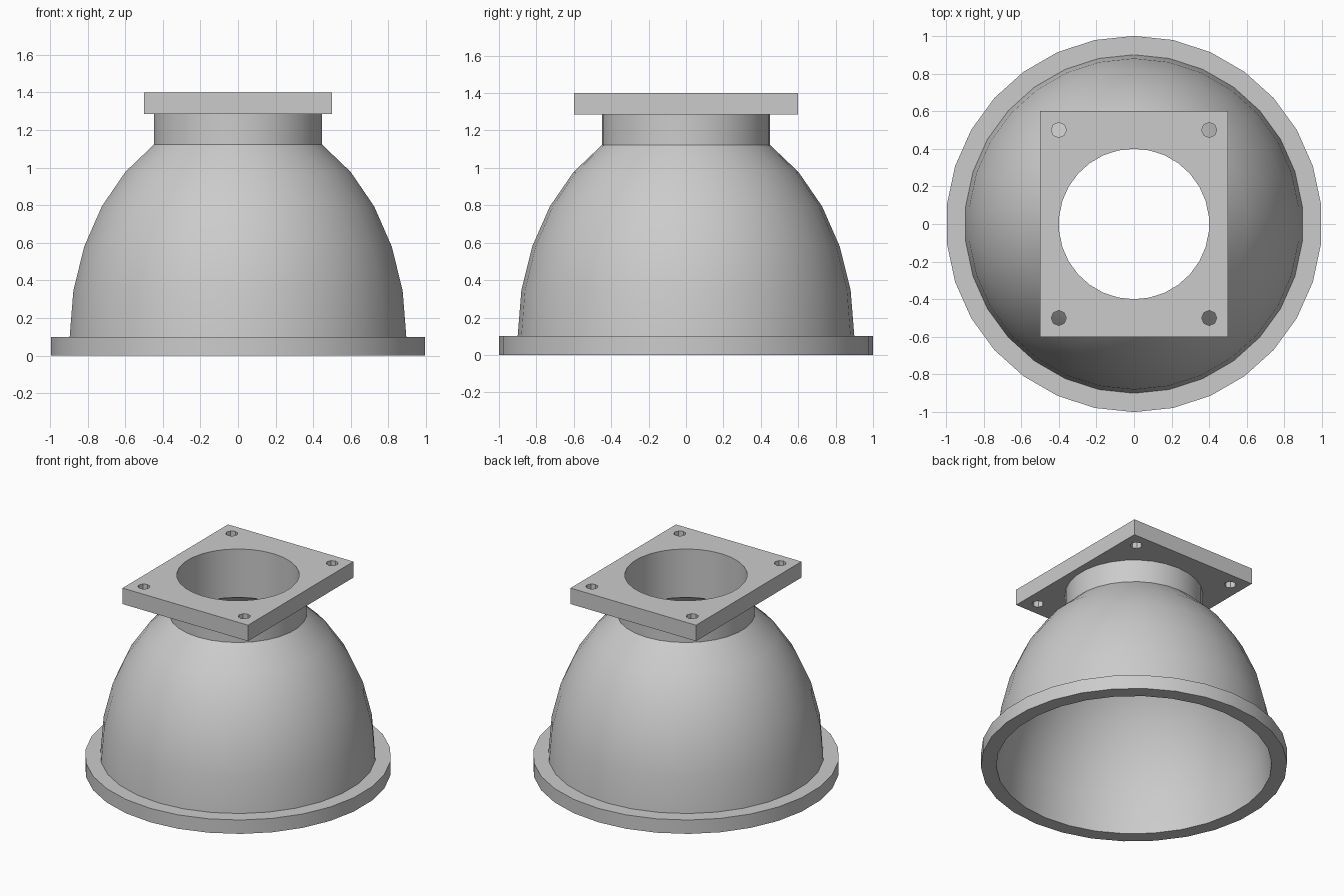
import bpy
import bmesh
from math import sin, cos, pi, radians

cube = bpy.data.objects.get("Cube")
if cube:
    bpy.data.objects.remove(cube, do_unlink=True)

SIDES = 30
PLATE_BOTTOM, PLATE_TOP = 1.285, 1.4
BORE, NECK, BELL, BELL_HEIGHT = 0.4, 0.45, 0.9, 1.18
FLANGE_TOP = 0.1

grey = bpy.data.materials.new("plain_grey")
grey.use_nodes = True
colour = (0.6, 0.6, 0.6, 1)
grey.diffuse_color = colour
grey.node_tree.nodes["Principled BSDF"].inputs["Base Color"].default_value = colour


def circle(radius, sides, cx=0, cy=0):
    """Points of a regular polygon with its first corner on +y."""
    return [(cx + radius * sin(2 * pi * i / sides), cy + radius * cos(2 * pi * i / sides))
            for i in range(sides)]


def finish(bm, name):
    bmesh.ops.recalc_face_normals(bm, faces=bm.faces)
    mesh = bpy.data.meshes.new(name)
    bm.to_mesh(mesh)
    bm.free()
    mesh.materials.append(grey)
    obj = bpy.data.objects.new(name, mesh)
    bpy.context.collection.objects.link(obj)
    bpy.ops.object.select_all(action='DESELECT')
    obj.select_set(True)
    bpy.context.view_layer.objects.active = obj
    bpy.ops.object.shade_smooth_by_angle(angle=radians(30))
    return obj


def lathe(name, profile):
    bm = bmesh.new()
    rings = [[bm.verts.new((x, y, z)) for x, y in circle(r, SIDES)] for r, z in profile]
    for a, b in zip(rings, rings[1:]):
        for i in range(SIDES):
            j = (i + 1) % SIDES
            bm.faces.new((a[i], a[j], b[j], b[i]))
    return finish(bm, name)


def bell_curve(base):
    """Elliptical arc rising from the base to the neck."""
    return [(BELL * cos(radians(a)), base + BELL_HEIGHT * sin(radians(a)))
            for a in range(0, 61, 12)]


# Bell housing: neck, dome and flange outside, hollow dome and bore inside
outside = [(NECK, PLATE_BOTTOM)] + bell_curve(FLANGE_TOP)[::-1]
flange = [(1, FLANGE_TOP), (1, 0)]
inside = bell_curve(0) + [(BORE, 1.051), (BORE, PLATE_BOTTOM)]
lathe("bell_housing", outside + flange + inside)

# Mounting plate with the bore and four bolt holes
bm = bmesh.new()
outlines = [[(-0.5, -0.6), (0.5, -0.6), (0.5, 0.6), (-0.5, 0.6)], circle(BORE, SIDES)]
outlines += [circle(0.04, 8, sx * 0.4, sy * 0.5) for sx in (-1, 1) for sy in (-1, 1)]
for outline in outlines:
    ring = [bm.verts.new((x, y, PLATE_BOTTOM)) for x, y in outline]
    for i, v in enumerate(ring):
        bm.edges.new((v, ring[(i + 1) % len(ring)]))
bmesh.ops.triangle_fill(bm, edges=bm.edges[:], use_beauty=True, normal=(0, 0, 1))
extruded = bmesh.ops.extrude_face_region(bm, geom=bm.faces[:], use_keep_orig=True)
top = [g for g in extruded["geom"] if isinstance(g, bmesh.types.BMVert)]
bmesh.ops.translate(bm, verts=top, vec=(0, 0, PLATE_TOP - PLATE_BOTTOM))
finish(bm, "mounting_plate")
